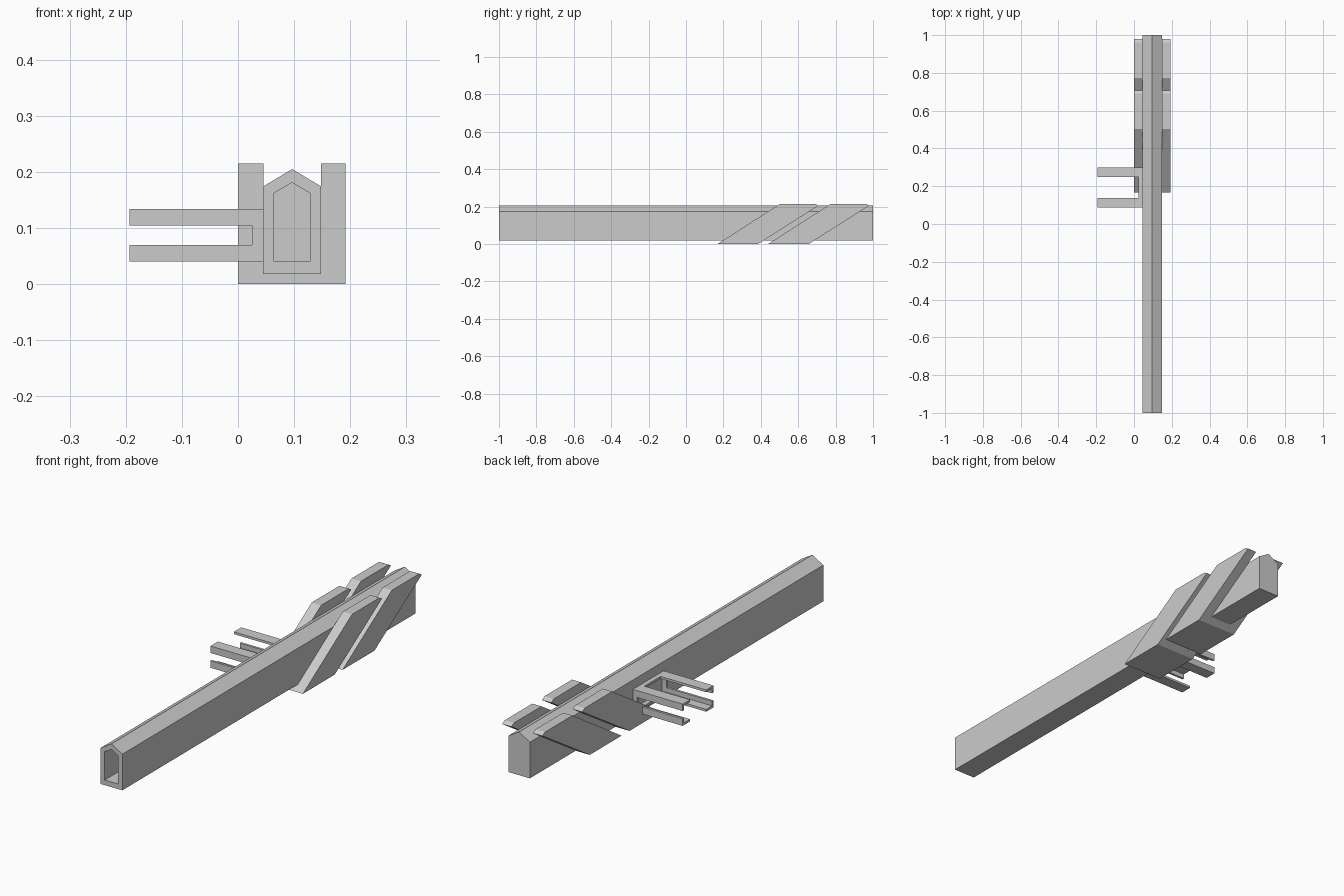
import bpy, bmesh

if "Cube" in bpy.data.objects:
    bpy.data.objects.remove(bpy.data.objects["Cube"])


def finish(name, bm):
    bmesh.ops.recalc_face_normals(bm, faces=bm.faces)
    mesh = bpy.data.meshes.new(name)
    bm.to_mesh(mesh)
    bm.free()
    ob = bpy.data.objects.new(name, mesh)
    bpy.context.collection.objects.link(ob)
    return ob


def extrude(name, pts, axis, a, b):
    """Extrude a 2D profile from a to b along x or z."""
    bm = bmesh.new()
    place = {'x': lambda p, t: (t, p[0], p[1]),
             'z': lambda p, t: (p[0], p[1], t)}[axis]
    r0 = [bm.verts.new(place(p, a)) for p in pts]
    r1 = [bm.verts.new(place(p, b)) for p in pts]
    bm.faces.new(r0)
    bm.faces.new(r1)
    n = len(pts)
    for i in range(n):
        j = (i + 1) % n
        bm.faces.new((r0[i], r0[j], r1[j], r1[i]))
    return finish(name, bm)


def rect(u0, u1, v0, v1):
    return [(u0, v0), (u1, v0), (u1, v1), (u0, v1)]


# Long gabled tube: open at the front, closed at the back
outer = [(0.045, 0.018), (0.148, 0.018), (0.148, 0.174), (0.0965, 0.205), (0.045, 0.174)]
inner = [(0.064, 0.040), (0.128, 0.040), (0.128, 0.162), (0.0965, 0.181), (0.064, 0.162)]
bm = bmesh.new()
rings = [[bm.verts.new((x, y, z)) for x, z in prof]
         for prof, y in ((outer, 1.0), (outer, -1.0), (inner, -1.0), (inner, 0.95))]
for r, s in zip(rings, rings[1:]):
    for i in range(5):
        j = (i + 1) % 5
        bm.faces.new((r[i], r[j], s[j], s[i]))
bm.faces.new(rings[0])
bm.faces.new(rings[3])
finish("tube_body", bm)

# Two slanted U-shaped brackets: side plates joined under the body
side = [(0.168, 0.0), (0.503, 0.215), (0.690, 0.215), (0.708, 0.205), (0.385, 0.0)]
base = [(0.168, 0.0), (0.196, 0.018), (0.413, 0.018), (0.385, 0.0)]
for k, dy in enumerate((0.0, 0.271), 1):
    for part, prof, x0, x1 in (("left", side, 0.0, 0.045),
                               ("right", side, 0.148, 0.192),
                               ("base", base, 0.045, 0.148)):
        extrude(f"bracket_{k}_{part}", [(y + dy, z) for y, z in prof], 'x', x0, x1)

# Side socket: four L-section corner prongs
Y0, Y1, Z0, Z1 = 0.088, 0.298, 0.040, 0.134
W, H, T = 0.050, 0.030, 0.010
for y, sy, yn in ((Y0, 1, "front"), (Y1, -1, "rear")):
    for z, sz, zn in ((Z0, 1, "lower"), (Z1, -1, "upper")):
        ell = [(0, 0), (W, 0), (W, T), (T, T), (T, H), (0, H)]
        extrude(f"prong_{yn}_{zn}", [(y + sy * u, z + sz * v) for u, v in ell],
                'x', -0.193, 0.045)

# Thin walls closing the socket frame against the body
for name, r in (("lower", rect(Y0 + W, Y1 - W, Z0, Z0 + T)),
                ("upper", rect(Y0 + W, Y1 - W, Z1 - T, Z1)),
                ("front", rect(Y0, Y0 + T, Z0 + H, Z1 - H)),
                ("rear", rect(Y1 - T, Y1, Z0 + H, Z1 - H))):
    extrude("socket_wall_" + name, r, 'x', 0.025, 0.045)
